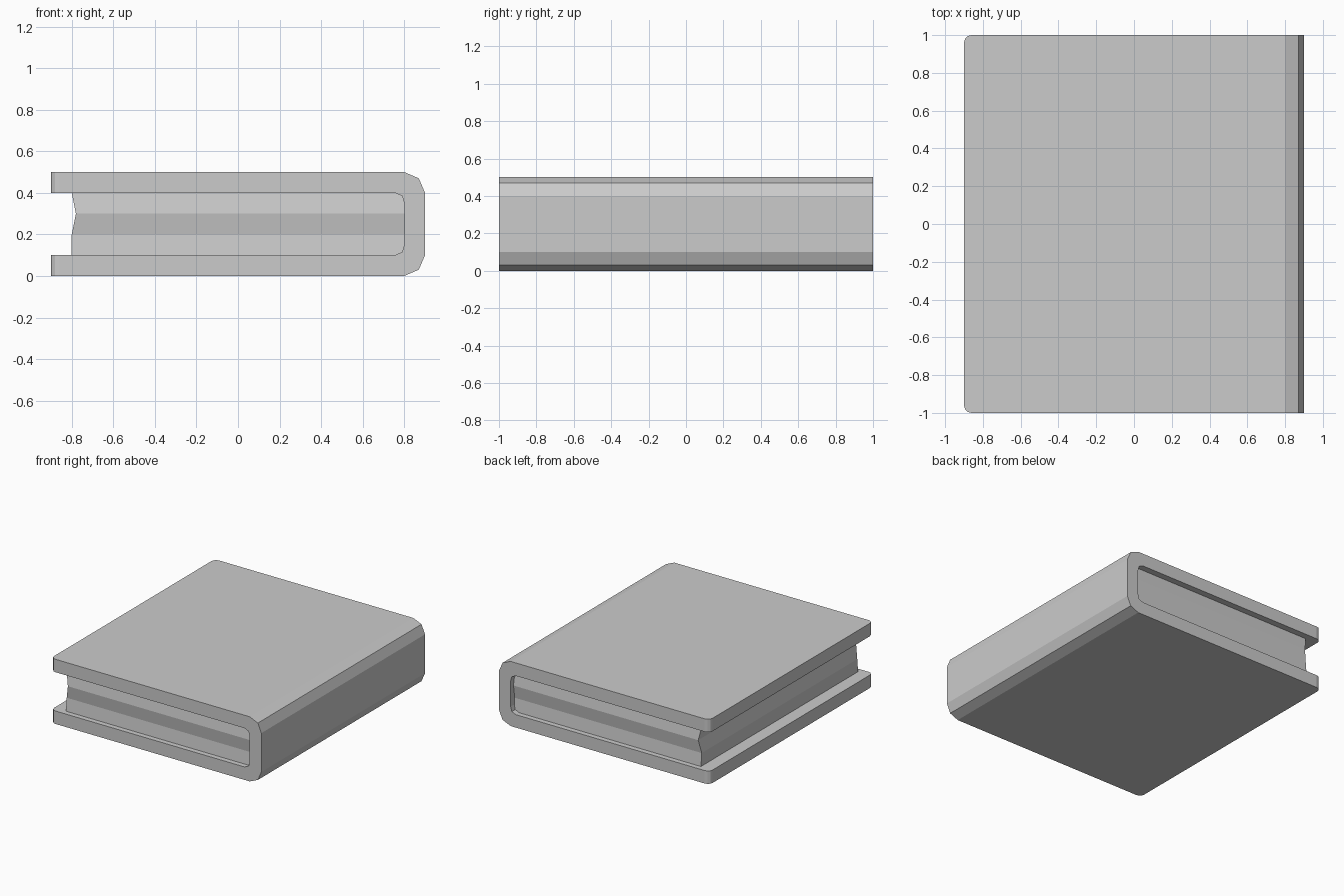
import bpy, bmesh

if "Cube" in bpy.data.objects:
    bpy.data.objects.remove(bpy.data.objects["Cube"])


def make_object(name, bm):
    bmesh.ops.recalc_face_normals(bm, faces=bm.faces[:])
    mesh = bpy.data.meshes.new(name)
    bm.to_mesh(mesh)
    bm.free()
    obj = bpy.data.objects.new(name, mesh)
    bpy.context.collection.objects.link(obj)
    return obj


# Cover: C-shaped profile, lower half mirrored about z = 0.25, extruded along y
outer = [(-0.9, 0.0), (0.8, 0.0), (0.87, 0.03), (0.9, 0.1)]
inner = [(0.8, 0.15), (0.79, 0.115), (0.755, 0.1), (-0.9, 0.1)]
flip = lambda pts: [(x, 0.5 - z) for x, z in reversed(pts)]
profile = outer + flip(outer) + flip(inner) + inner

bm = bmesh.new()
face = bm.faces.new([bm.verts.new((x, -1, z)) for x, z in profile])
ext = bmesh.ops.extrude_face_region(bm, geom=[face], use_keep_orig=True)
bmesh.ops.translate(bm, vec=(0, 2, 0),
                    verts=[g for g in ext["geom"] if isinstance(g, bmesh.types.BMVert)])
# Round the free corners of both boards
corners = [e for e in bm.edges
           if all(v.co.x < -0.89 for v in e.verts)
           and abs(e.verts[0].co.y - e.verts[1].co.y) < 0.01]
bmesh.ops.bevel(bm, geom=corners, offset=0.04, offset_type='OFFSET',
                segments=3, profile=0.5, affect='EDGES')
make_object("cover", bm)

# Page block: stacked rings of (z, fore-edge x, half length)
levels = [(0.1, -0.8, 0.96), (0.2, -0.8, 0.95), (0.3, -0.78, 0.965), (0.4, -0.8, 0.95)]
bm = bmesh.new()
rings = [[bm.verts.new(p) for p in ((x, -h, z), (0.8, -h, z), (0.8, h, z), (x, h, z))]
         for z, x, h in levels]
for low, high in zip(rings, rings[1:]):
    for i in range(4):
        j = (i + 1) % 4
        bm.faces.new((low[i], low[j], high[j], high[i]))
bm.faces.new(rings[0])
bm.faces.new(rings[-1])
make_object("pages", bm)
